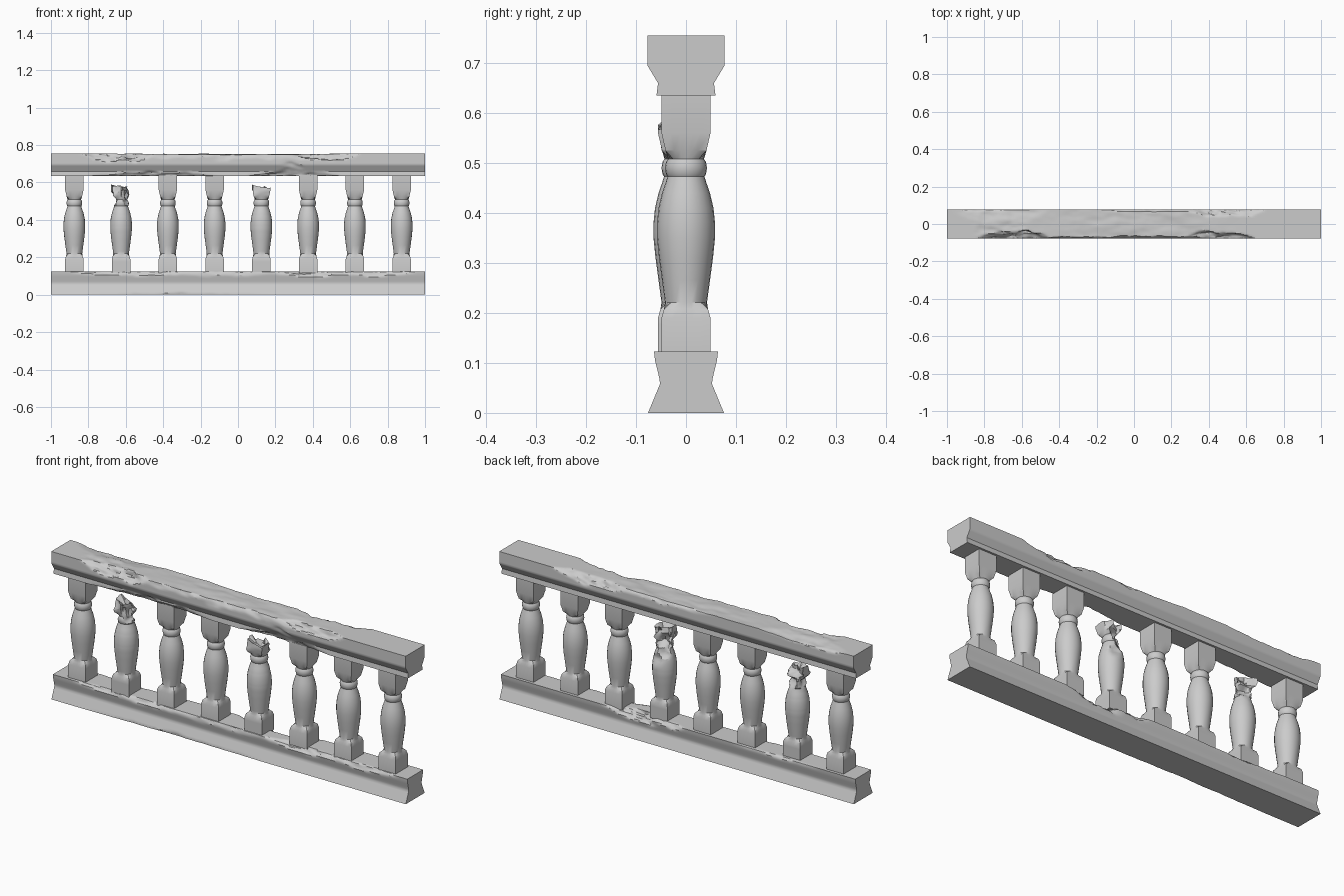
import bpy, math
from mathutils import Vector, noise

if "Cube" in bpy.data.objects:
    bpy.data.objects.remove(bpy.data.objects["Cube"])


def make_object(name, verts, faces, angle=32):
    mesh = bpy.data.meshes.new(name)
    mesh.from_pydata(verts, [], faces)
    mesh.update()
    obj = bpy.data.objects.new(name, mesh)
    bpy.context.collection.objects.link(obj)
    bpy.ops.object.select_all(action='DESELECT')
    obj.select_set(True)
    bpy.context.view_layer.objects.active = obj
    bpy.ops.object.shade_smooth_by_angle(angle=math.radians(angle))
    return obj


def skin(rings):
    """Quads between consecutive rings, n-gon caps."""
    n = len(rings[0])
    verts = [p for r in rings for p in r]
    faces = [(i * n + k, i * n + (k + 1) % n, (i + 1) * n + (k + 1) % n, (i + 1) * n + k)
             for i in range(len(rings) - 1) for k in range(n)]
    last = (len(rings) - 1) * n
    faces += [tuple(reversed(range(n))), tuple(range(last, last + n))]
    return verts, faces


def chip(p, limit, normal, depth, seed):
    """Shave a point back to a rough plane."""
    rough = noise.noise((p.x * 9 + seed, p.y * 22, p.z * 22))
    rough += 0.5 * noise.noise((p.x * 25, p.y * 40 + seed, p.z * 40))
    over = normal.dot(p) - limit + max(0, depth * (1 + 0.8 * rough))
    return p - normal * over if over > 0 and depth > 0 else p


def rail(name, half, chips):
    loop = half + [(-y, z) for y, z in reversed(half)]
    section = []
    for (y0, z0), (y1, z1) in zip(loop, loop[1:] + loop[:1]):
        steps = max(1, round(math.hypot(y1 - y0, z1 - z0) / 0.009))
        section += [(y0 + (y1 - y0) * k / steps, z0 + (z1 - z0) * k / steps) for k in range(steps)]
    rings = []
    for i in range(161):
        x = -1 + i / 80
        ring = [Vector((x, y, z)) for y, z in section]
        for seed, (cx, width, ny, nz, depth) in enumerate(chips):
            t = (x - cx) / width
            if abs(t) >= 1:
                continue
            n = Vector((0, ny, nz)).normalized()
            limit = max(n.y * y + n.z * z for y, z in section)
            ring = [chip(p, limit, n, depth * (1 - t * t), seed * 3.7) for p in ring]
        rings.append(ring)
    return make_object(name, *skin(rings))


# Rails: half section (y, z); chips (centre x, half width, normal y, normal z, depth)
rail("top_rail", [(0.059, 0.635), (0.056, 0.66), (0.077, 0.695), (0.077, 0.755)], [
    (-0.64, 0.20, -1, 1.0, 0.034),
    (-0.70, 0.26, 0.1, 1, 0.012),
    (-0.72, 0.22, 1, 1.2, 0.020),
    (0.00, 0.65, -1, 0.5, 0.013),
    (0.00, 0.60, 0, 1, 0.005),
    (0.45, 0.20, -1, 1.2, 0.030),
    (0.48, 0.22, 1, 1.2, 0.026),
    (-0.45, 0.35, -1, -0.7, 0.014),
    (0.30, 0.25, -1, -0.6, 0.016),
    (0.10, 0.35, 1, 0.8, 0.012),
])
rail("bottom_rail", [(0.076, 0.0), (0.052, 0.058), (0.053, 0.068), (0.062, 0.105), (0.064, 0.123)], [
    (0.20, 0.24, 1, 0.8, 0.030),
    (0.42, 0.25, -1, 0.9, 0.020),
    (-0.55, 0.35, -1, 0.8, 0.014),
    (-0.10, 0.30, -1, 0.3, 0.009),
    (0.75, 0.20, -1, 0.6, 0.013),
    (-0.55, 0.25, 1, 0.7, 0.008),
    (-0.3, 0.5, -1, -0.15, 0.006),
])

# Baluster outline: (z, half width, is square)
OUTLINE = [(0.115, 0.049, 1), (0.190, 0.049, 1), (0.208, 0.044, 1), (0.221, 0.042, 0),
           (0.265, 0.048, 0), (0.310, 0.054, 0), (0.350, 0.058, 0), (0.380, 0.058, 0),
           (0.410, 0.055, 0), (0.440, 0.048, 0), (0.460, 0.041, 0), (0.473, 0.037, 0),
           (0.478, 0.040, 0), (0.490, 0.042, 0), (0.502, 0.040, 0), (0.508, 0.036, 0),
           (0.525, 0.041, 1), (0.560, 0.049, 1), (0.640, 0.049, 1)]
SIDES = 24


def ring_at(cx, cy, z, half, square):
    ring = []
    for k in range(SIDES):
        a = 2 * math.pi * k / SIDES
        c, s = math.cos(a), math.sin(a)
        r = half / max(abs(c), abs(s)) if square else half
        ring.append(Vector((cx + r * c, cy + r * s, z)))
    return ring


def whole_baluster(name, cx):
    make_object(name, *skin([ring_at(cx, 0, *o) for o in OUTLINE]), 30)


def broken_baluster(name, cx, cuts, slope, seed):
    """Snapped below the top rail, with shaved sides and a jagged hollow end."""
    cy = -0.007
    rings = []
    for (z0, h0, s0), (z1, h1, s1) in zip(OUTLINE, OUTLINE[1:]):
        steps = max(1, round((z1 - z0) / 0.012)) if s0 == s1 else 1
        for k in range(steps):
            t = k / steps
            z = z0 + (z1 - z0) * t
            if z < 0.572:
                rings.append(ring_at(cx, cy, z, h0 + (h1 - h0) * t, s0))
    for ring in rings:
        for k, p in enumerate(ring):
            for nx, ny, zc, span, reach in cuts:
                t = (p.z - zc) / span
                if abs(t) < 1:
                    n = Vector((nx, ny, 0)).normalized()
                    limit = n.dot(Vector((cx, cy, 0))) + 0.06
                    p = chip(p, limit, n, (0.06 - reach) * (1 - t * t), seed)
            ring[k] = p
    # jagged rim, then inward rings that sink into a hollow
    rim = rings[-1]
    for p in rim:
        p.z += 0.008 + slope * (p.x - cx) + 0.014 * noise.noise((p.x * 40, p.y * 40, seed))
    for scale, drop in ((0.65, 0.012), (0.25, 0.028)):
        rings.append([Vector((cx + (p.x - cx) * scale, cy + (p.y - cy) * scale, p.z - drop)) for p in rim])
    make_object(name, *skin(rings), 30)


# Eight balusters; the second and fifth are snapped
for i in range(8):
    x = -0.875 + 0.25 * i
    if i == 1:
        broken_baluster("broken_baluster_left", x, [(1, -0.6, 0.55, 0.10, 0.022), (-1, 0.3, 0.50, 0.05, 0.026),
                                                    (0.4, 1, 0.54, 0.12, 0.016), (-0.6, -1, 0.59, 0.05, 0.034)], -0.12, 2.3)
    elif i == 4:
        broken_baluster("broken_baluster_right", x, [(1, 0.5, 0.58, 0.07, 0.034), (-0.5, 1, 0.54, 0.12, 0.012),
                                                     (0.3, 1, 0.43, 0.05, 0.045), (-0.3, -1, 0.58, 0.05, 0.038)], -0.18, 7.1)
    else:
        whole_baluster(f"baluster_{i + 1}", x)
